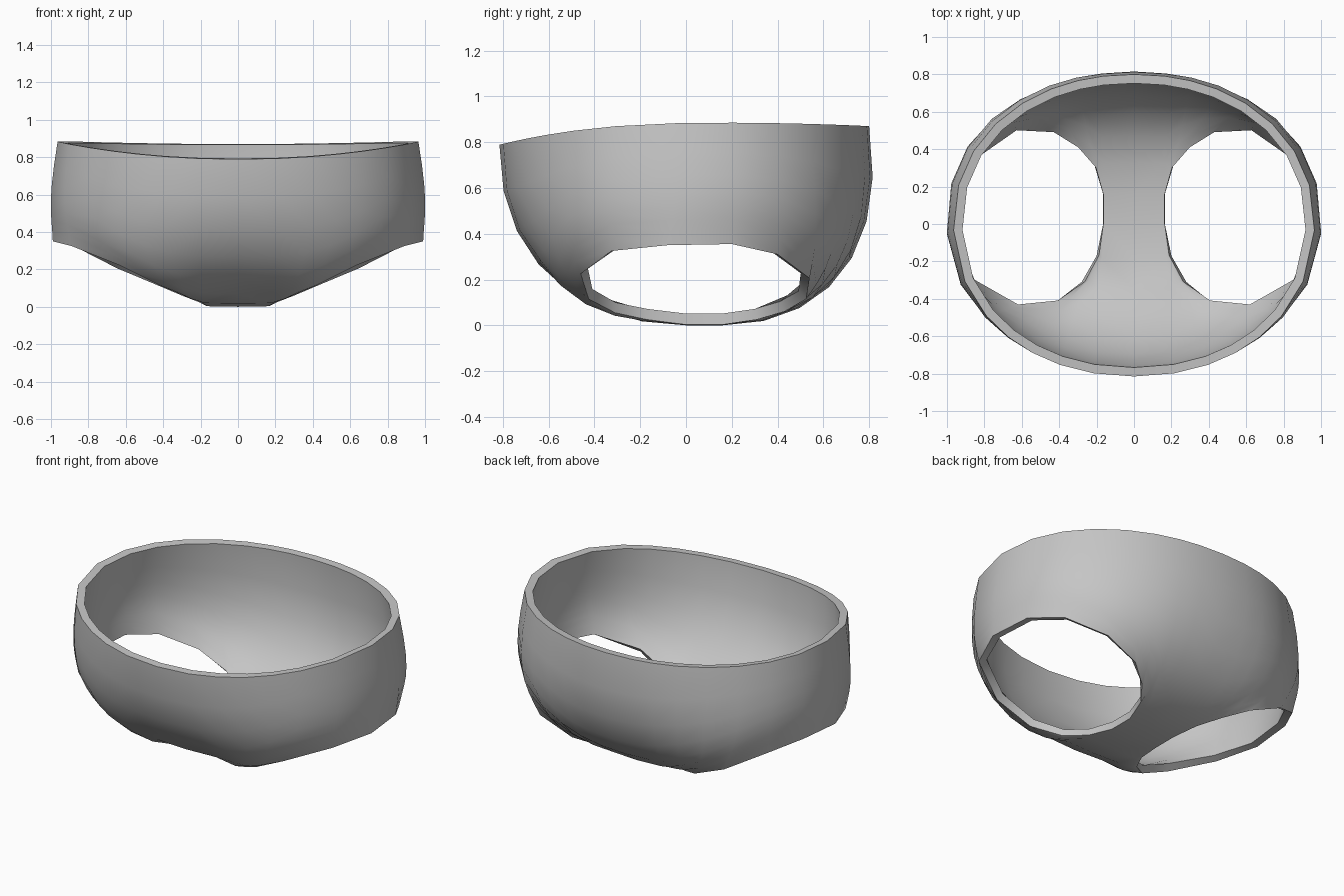
import bpy, bmesh, math
from mathutils import Vector

if "Cube" in bpy.data.objects:
    bpy.data.objects.remove(bpy.data.objects["Cube"])

ROWS = 7
# Leg opening, from the crotch front round the hip to the crotch back,
# each with the waist angle (degrees from the front) of the column above it
LEG = [
    (0, (0, 0, 0)), (12, (.165, 0, .003)), (23, (.2, -.17, .025)),
    (33, (.28, -.31, .055)), (43, (.42, -.425, .115)), (54, (.64, -.46, .225)),
    (69, (.89, -.325, .325)), (88, (.99, -.08, .35)), (104, (.965, .2, .355)),
    (118, (.85, .4, .31)), (131, (.645, .54, .205)), (143, (.43, .525, .115)),
    (154, (.3, .43, .06)), (163, (.21, .31, .025)), (171, (.165, .16, .003)),
    (180, (0, .16, 0)),
]


def waist(deg):
    """Point on the waist edge, dipping towards the front."""
    a = math.radians(deg)
    c = math.cos(a)
    x = .965 * abs(math.sin(a)) ** .95
    y = -(.815 if c > 0 else .8) * math.copysign(abs(c) ** .95, c)
    if y < .16:
        z = .885 - .095 * ((.16 - y) / .97) ** 2.5
    else:
        z = .885 - .015 * ((y - .16) / .64) ** 2
    return Vector((x, y, z))


def column(deg, leg):
    """Curved line from the waist down to the leg opening."""
    w, l = waist(deg), Vector(leg)
    drop = w.z - l.z
    steep = 1 - min(1, (w.xy - l.xy).length / .6)
    back = deg / 180
    bulge = 1.01 + .1 * back
    p1 = Vector((w.x * bulge, w.y * bulge, w.z - .64 * drop))
    p2 = l + (.57 + .12 * back) * (w - l)
    p2.x *= 1 + .025 * steep
    p2.y *= 1 + .08 * steep
    p2.z = l.z + .3 * drop * steep
    pts = []
    for i in range(ROWS + 1):
        t = i / ROWS
        s = 1 - t
        pts.append(s**3 * w + 3*s*s*t * p1 + 3*s*t*t * p2 + t**3 * l)
    return pts


# Half of the shell, with the crotch patch closing front to back
bm = bmesh.new()
cols = [[bm.verts.new(p) for p in column(d, l)] for d, l in LEG]
for a, b in zip(cols, cols[1:]):
    for i in range(ROWS):
        bm.faces.new((a[i], a[i + 1], b[i + 1], b[i]))
bm.faces.new((cols[0][-1], cols[-1][-1], cols[-2][-1], cols[1][-1]))
for f in bm.faces:
    f.smooth = True
mesh = bpy.data.meshes.new("briefs")
bm.to_mesh(mesh)
bm.free()
briefs = bpy.data.objects.new("briefs", mesh)
bpy.context.collection.objects.link(briefs)

grey = bpy.data.materials.new("plain_grey")
grey.diffuse_color = (.56, .56, .56, 1)
grey.use_nodes = True
grey.node_tree.nodes["Principled BSDF"].inputs["Base Color"].default_value = grey.diffuse_color
mesh.materials.append(grey)

# Mirror to the other leg, then thicken inwards
mirror = briefs.modifiers.new("mirror", 'MIRROR')
mirror.use_clip = True
shell = briefs.modifiers.new("thickness", 'SOLIDIFY')
shell.thickness = .048
shell.offset = -1

bpy.context.view_layer.objects.active = briefs
briefs.select_set(True)
for name in ("mirror", "thickness"):
    bpy.ops.object.modifier_apply(modifier=name)
bpy.ops.object.shade_smooth_by_angle(angle=math.radians(40))
